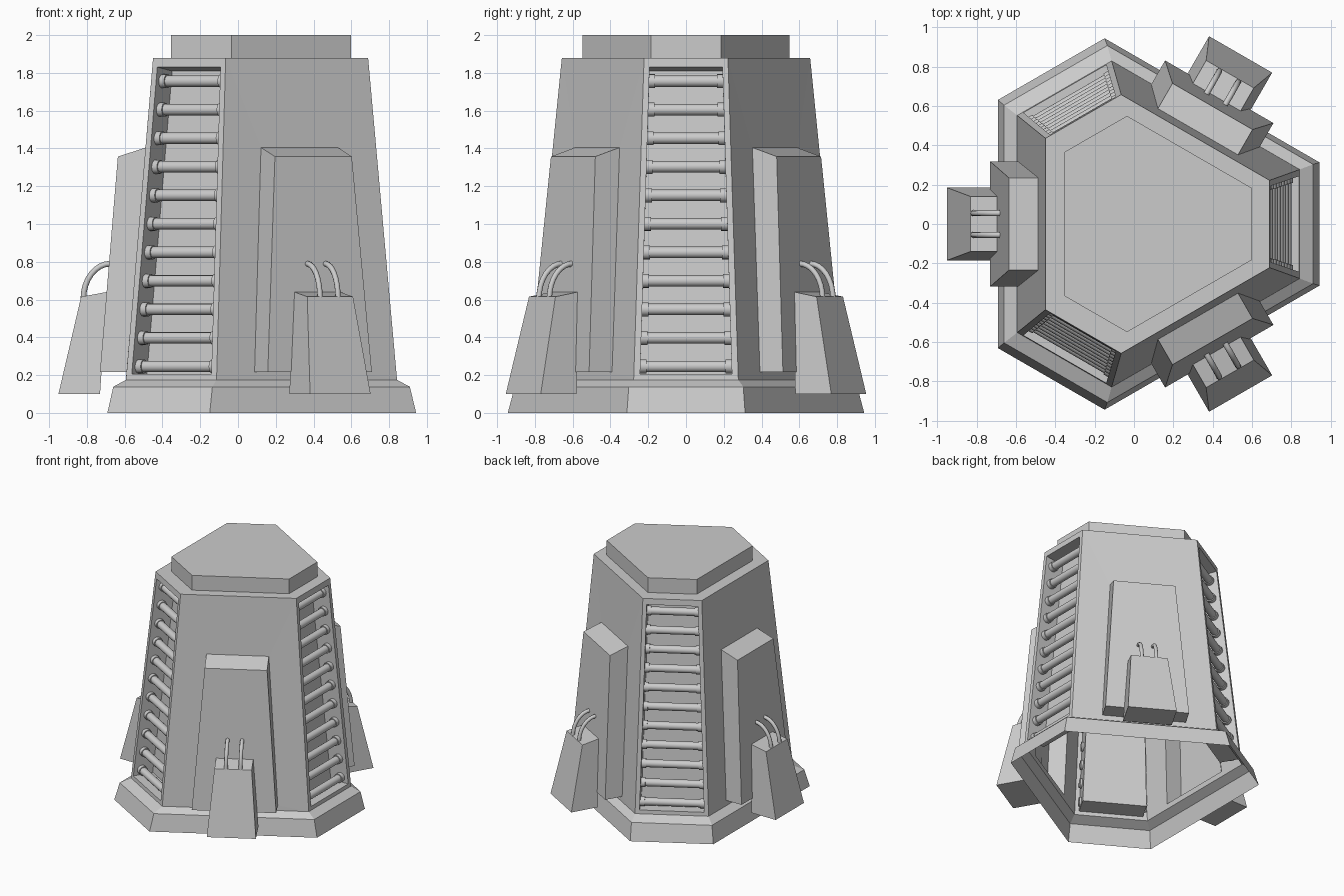
import bpy, bmesh, math
from mathutils import Vector, Matrix

if "Cube" in bpy.data.objects:
    bpy.data.objects.remove(bpy.data.objects["Cube"])

WIDE, NARROW = (180, 60, -60), (0, 120, -120)
Z0, Z1 = 0.175, 1.878            # bottom and top of the tapered body


def lerp(a, b, z):
    return a + (b - a) * (z - Z0) / (Z1 - Z0)


def place(ang, r, t, z, c=None):
    """Point at radius r, sideways offset t and height z on the side facing ang."""
    c = lerp(0.045, 0.058, z) if c is None else c
    a = math.radians(ang)
    return Vector((c + r * math.cos(a) - t * math.sin(a),
                   r * math.sin(a) + t * math.cos(a), z))


def hexagon(z, c, r, h):
    """Six-sided ring: narrow sides at distance r with half width h."""
    return [place(a, r, t, z, c) for a in (0, 120, 240) for t in (-h, h)]


def finish(name, bm, smooth=False):
    bmesh.ops.remove_doubles(bm, verts=bm.verts, dist=1e-5)
    bmesh.ops.recalc_face_normals(bm, faces=bm.faces)
    me = bpy.data.meshes.new(name)
    bm.to_mesh(me)
    bm.free()
    ob = bpy.data.objects.new(name, me)
    bpy.context.collection.objects.link(ob)
    if smooth:
        bpy.context.view_layer.objects.active = ob
        ob.select_set(True)
        bpy.ops.object.shade_smooth_by_angle(angle=math.radians(40))
        ob.select_set(False)
    return ob


def face(bm, pts):
    return bm.faces.new([bm.verts.new(p) for p in pts])


def bridge(bm, a, b):
    for i in range(len(a)):
        j = (i + 1) % len(a)
        face(bm, (a[i], a[j], b[j], b[i]))


def loft(bm, rings):
    for a, b in zip(rings, rings[1:]):
        bridge(bm, a, b)


def quad(ang, r0, h0, z0, r1, h1, z1):
    return [place(ang, r0, -h0, z0), place(ang, r0, h0, z0),
            place(ang, r1, h1, z1), place(ang, r1, -h1, z1)]


low = hexagon(Z0, 0.045, 0.797, 0.277)
high = hexagon(Z1, 0.058, 0.631, 0.222)

# flared plinth, open underneath
bm = bmesh.new()
loft(bm, [hexagon(0, 0.034, 0.909, 0.313), hexagon(0.138, 0.038, 0.872, 0.303), low])
finish("plinth", bm)

# stepped roof
bm = bmesh.new()
cap = hexagon(Z1, 0.069, 0.528, 0.184)
roof = hexagon(2.0, 0.069, 0.528, 0.184)
loft(bm, [high, cap, roof])
face(bm, roof)
finish("roof", bm)


# tapered body: narrow sides get a recess, wide sides a raised panel
def wall_n(z):
    return lerp(0.797, 0.631, z)


def wall_w(z):
    return lerp(0.639, 0.504, z)


bm = bmesh.new()
for k in range(3):
    i, j, n = 2 * k, 2 * k + 1, (2 * k + 2) % 6
    ang = 120 * k
    rim = quad(ang, wall_n(0.205), 0.243, 0.205, wall_n(1.83), 0.193, 1.83)
    back = quad(ang, wall_n(0.205) - 0.16, 0.243, 0.205, wall_n(1.81) - 0.16, 0.193, 1.81)
    loft(bm, [[low[i], low[j], high[j], high[i]], rim, back])
    face(bm, back)
    ang += 60
    rim = quad(ang, wall_w(0.217), 0.318, 0.217, wall_w(1.405), 0.235, 1.405)
    front = quad(ang, 0.776, 0.318, 0.217, 0.69, 0.235, 1.357)
    loft(bm, [[low[j], low[n], high[n], high[j]], rim, front])
    face(bm, front)
finish("tower_body", bm)


# rungs with end collars in each recess
def rod(bm, centre, ang, radius, length):
    m = (Matrix.Translation(centre) @ Matrix.Rotation(math.radians(ang), 4, 'Z')
         @ Matrix.Rotation(math.pi / 2, 4, 'X'))
    bmesh.ops.create_cone(bm, cap_ends=True, segments=16, radius1=radius,
                          radius2=radius, depth=length, matrix=m)


for n, ang in enumerate(NARROW):
    bm = bmesh.new()
    for i in range(11):
        z = 0.246 + 0.151 * i
        r, h = wall_n(z) - 0.065, lerp(0.243, 0.193, z)
        rod(bm, place(ang, r, 0, z), ang, 0.03, 2 * h)
        for s in (-1, 1):
            rod(bm, place(ang, r, s * (h - 0.008), z), ang, 0.037, 0.05)
    finish(f"rungs_{n + 1}", bm, smooth=True)

# tapered service boxes with two bent hoses each
for n, ang in enumerate(WIDE):
    bm = bmesh.new()
    outer = quad(ang, 0.995, 0.185, 0.1, 0.879, 0.14, 0.615)
    inner = quad(ang, 0.775, 0.185, 0.1, 0.743, 0.14, 0.64)
    bridge(bm, inner, outer)
    face(bm, outer)
    face(bm, inner)
    finish(f"service_box_{n + 1}", bm)

    cu = bpy.data.curves.new(f"hoses_{n + 1}", 'CURVE')
    cu.dimensions = '3D'
    cu.bevel_depth = 0.015
    cu.bevel_resolution = 2
    cu.use_fill_caps = True
    for t in (-0.055, 0.055):
        sp = cu.splines.new('POLY')
        sp.points.add(8)
        for i, p in enumerate(sp.points):
            a = math.pi / 2 * i / 8
            p.co = (*place(ang, 0.725 + 0.142 * math.cos(a), t,
                           0.605 + 0.185 * math.sin(a)), 1)
        sp.use_smooth = True
    bpy.context.collection.objects.link(bpy.data.objects.new(f"hoses_{n + 1}", cu))
